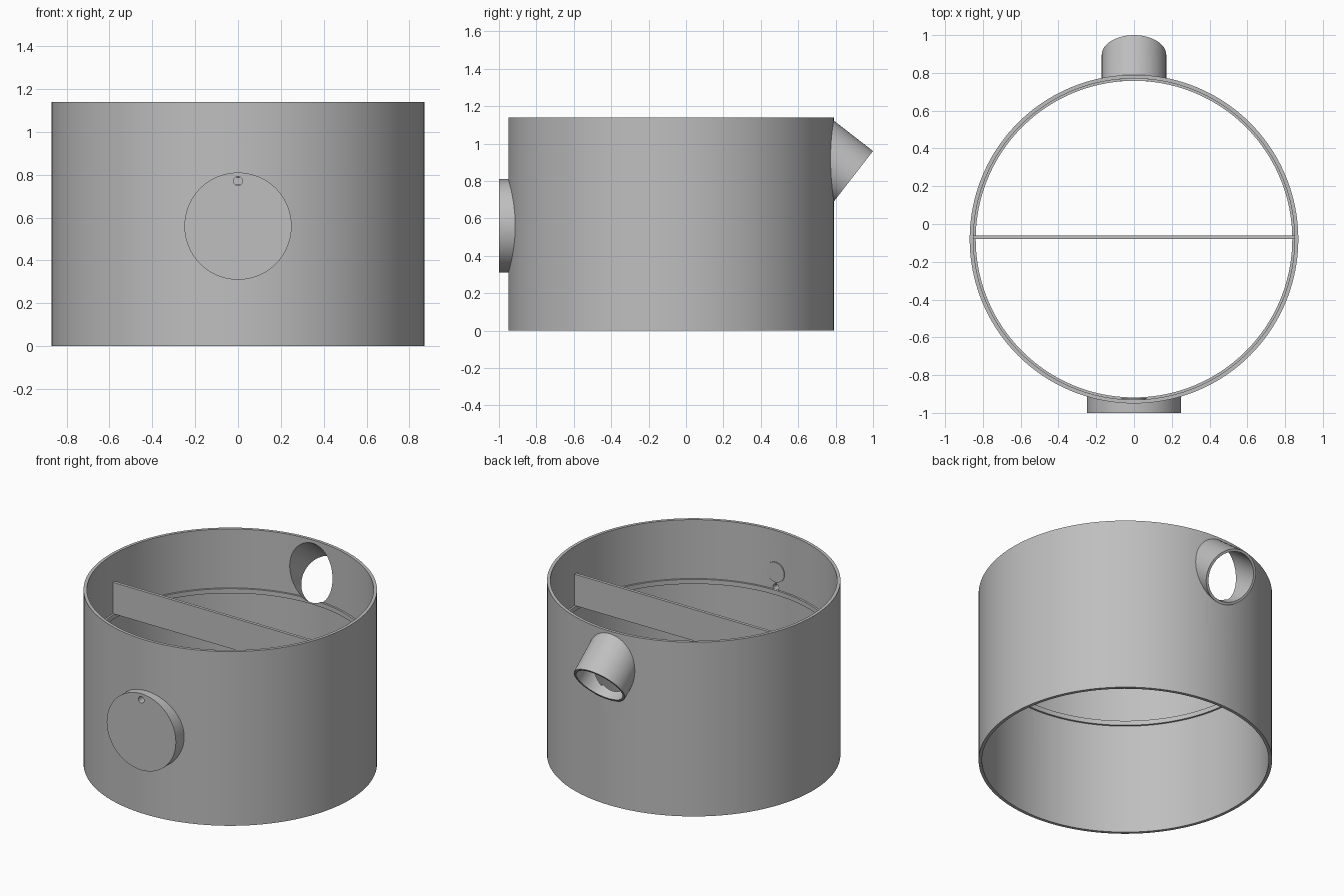
import bpy
import math
from mathutils import Vector

default = bpy.data.objects.get("Cube")
if default:
    bpy.data.objects.remove(default, do_unlink=True)

GREY = (0.52, 0.52, 0.52, 1)
grey = bpy.data.materials.new("plain grey")
grey.use_nodes = True
grey.diffuse_color = GREY
grey.node_tree.nodes["Principled BSDF"].inputs["Base Color"].default_value = GREY

CY = -0.08                    # drum axis
HEIGHT, OUTER, INNER = 1.14, 0.87, 0.85
LEDGE_TOP = 0.755


def rod(name, start, end, radius, sides=64):
    """Closed cylinder between two points."""
    start, end = Vector(start), Vector(end)
    axis = end - start
    bpy.ops.mesh.primitive_cylinder_add(
        vertices=sides, radius=radius, depth=axis.length,
        location=(start + end) / 2, rotation=axis.to_track_quat('Z', 'Y').to_euler())
    obj = bpy.context.object
    obj.name = name
    obj.data.materials.append(grey)
    return obj


def carve(obj, *cutters):
    """Subtract cutters and apply the result."""
    bpy.context.view_layer.objects.active = obj
    for cutter in cutters:
        mod = obj.modifiers.new("cut", 'BOOLEAN')
        mod.operation, mod.solver, mod.object = 'DIFFERENCE', 'EXACT', cutter
        bpy.ops.object.modifier_apply(modifier=mod.name)


def upright(name, radius, low, high):
    return rod(name, (0, CY, low), (0, CY, high), radius, 160)


# Spout axis, sloping outward and downward at the back
slope = Vector((0, 0.79, -0.613)).normalized()
mouth = Vector((0, 0.895, 0.825))

# Cutters
drum_bore = upright("drum_bore_cutter", INNER, -0.1, HEIGHT + 0.1)
ledge_bore = upright("ledge_bore_cutter", 0.838, 0.5, 1)
wall_core = upright("wall_core_cutter", 0.86, -0.1, HEIGHT + 0.2)
spout_bore = rod("spout_bore_cutter", mouth - slope * 0.4, mouth + slope * 0.2, 0.155)
pin_bore = rod("pin_bore_cutter", (0, -1.1, 0.77), (0, -0.8, 0.77), 0.021, 32)
cutters = [drum_bore, ledge_bore, wall_core, spout_bore, pin_bore]

# Open drum wall
wall = upright("drum_wall", OUTER, 0, HEIGHT)
carve(wall, drum_bore, spout_bore, pin_bore)

# Inner ledge, notched where the spout passes
ledge = upright("inner_ledge", 0.855, 0.725, LEDGE_TOP)
carve(ledge, ledge_bore, spout_bore)

# Back spout
spout = rod("back_spout", mouth - slope * 0.4, mouth, 0.171)
carve(spout, wall_core, spout_bore)

# Front round boss with a pin hole
boss = rod("front_boss", (0, -1, 0.56), (0, -0.8, 0.56), 0.25, 96)
carve(boss, wall_core, pin_bore)

# Small disc and stem on the inside of the front wall
disc = rod("inner_disc", (0, -0.935, 0.87), (0, -0.922, 0.87), 0.065, 40)
stem = rod("inner_stem", (0, -0.928, 0.785), (0, -0.928, 0.815), 0.006, 12)

# Divider standing on the ledge
bpy.ops.mesh.primitive_cube_add(size=1, location=(0, -0.07, (LEDGE_TOP + 0.96) / 2))
divider = bpy.context.object
divider.name = "divider_plate"
divider.dimensions = (1.705, 0.02, 0.96 - LEDGE_TOP)
divider.data.materials.append(grey)

for cutter in cutters:
    bpy.data.objects.remove(cutter, do_unlink=True)

# Smooth round walls, crisp edges
for obj in (wall, ledge, spout, boss, disc, stem):
    bpy.ops.object.select_all(action='DESELECT')
    obj.select_set(True)
    bpy.context.view_layer.objects.active = obj
    bpy.ops.object.shade_smooth_by_angle(angle=math.radians(30))
